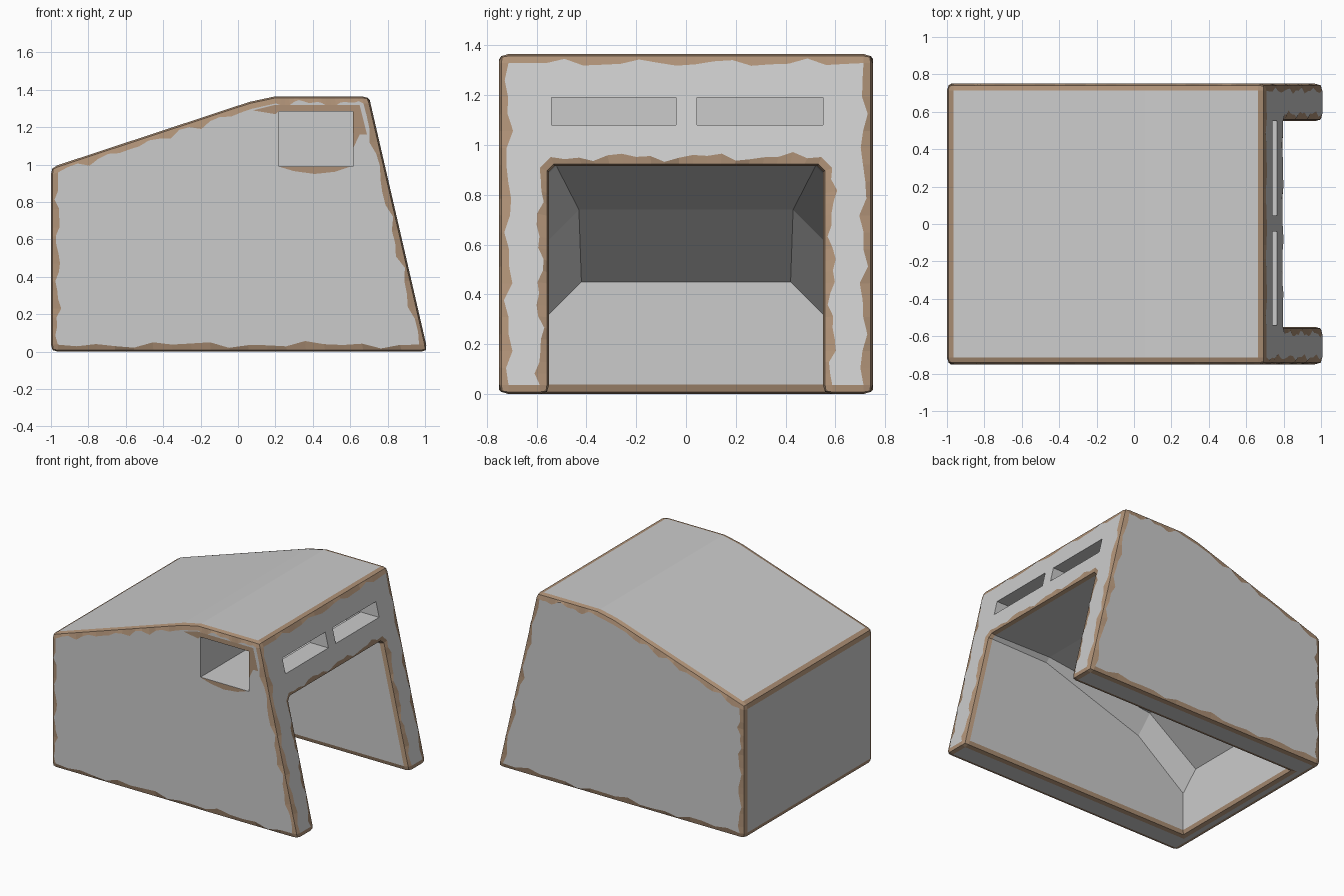
import bpy, bmesh, math
from mathutils import Vector

if "Cube" in bpy.data.objects:
    bpy.data.objects.remove(bpy.data.objects["Cube"])


def material(name, rgb):
    m = bpy.data.materials.new(name)
    m.diffuse_color = (*rgb, 1)
    m.use_nodes = True
    m.node_tree.nodes["Principled BSDF"].inputs["Base Color"].default_value = m.diffuse_color
    return m


GREY = material("concrete", (0.8, 0.8, 0.8))
BROWN = material("worn_edge", (0.42, 0.28, 0.18))


def make_object(name, bm, mats=()):
    me = bpy.data.meshes.new(name)
    bm.to_mesh(me)
    bm.free()
    for m in mats:
        me.materials.append(m)
    ob = bpy.data.objects.new(name, me)
    bpy.context.collection.objects.link(ob)
    return ob


def loft(name, sections):
    bm = bmesh.new()
    rings = [[bm.verts.new(p) for p in s] for s in sections]
    for a, b in zip(rings, rings[1:]):
        for i in range(len(a)):
            j = (i + 1) % len(a)
            bm.faces.new((a[i], a[j], b[j], b[i]))
    bm.faces.new(rings[0])
    bm.faces.new(rings[-1])
    bmesh.ops.recalc_face_normals(bm, faces=bm.faces[:])
    return make_object(name, bm)


def box(name, x0, x1, y0, y1, z0, z1):
    return loft(name, [[(x, y0, z0), (x, y1, z0), (x, y1, z1), (x, y0, z1)] for x in (x0, x1)])


def cut(ob, cutter):
    cutter.hide_render = True
    cutter.hide_viewport = False
    cutter.display_type = 'WIRE'
    m = ob.modifiers.new("cut", 'BOOLEAN')
    m.operation, m.solver, m.object = 'DIFFERENCE', 'EXACT', cutter


def bake(ob):
    # apply the cuts and return the result as a bmesh
    dg = bpy.context.evaluated_depsgraph_get()
    bm = bmesh.new()
    bm.from_mesh(ob.evaluated_get(dg).to_mesh())
    for m in list(ob.modifiers):
        bpy.data.objects.remove(m.object)
    bpy.data.objects.remove(ob)
    return bm


# outer block from the side profile
profile = [(-1, 0), (-1, 0.985), (0.06, 1.335), (0.2, 1.365), (0.7, 1.365), (1.015, 0)]
block = loft("block", [[(x, y, z) for x, z in profile] for y in (-0.75, 0.75)])

# garage cavity: open front and floor, roof drops and chamfers toward the back
cavity = []
for x, top, c in ((1.2, 0.915, 0.015), (0.3, 0.915, 0.03), (-0.5, 0.74, 0.12), (-0.89, 0.45, 0.13)):
    cavity.append([(x, -0.55, -0.2), (x, 0.55, -0.2), (x, 0.55, top - c),
                   (x, 0.55 - c, top), (x, c - 0.55, top), (x, -0.55, top - c)])
cut(block, loft("cavity_cutter", cavity))
bm = bake(block)
bmesh.ops.dissolve_limit(bm, angle_limit=0.01, verts=bm.verts[:], edges=bm.edges[:])


def is_outer(f):
    c, n = f.calc_center_median(), f.normal
    return (abs(c.y) > 0.74 or n.z < -0.99 and c.z < 0.01 or n.z > 0.5
            or c.x < -0.99 or n.x > 0.9 and c.x > 0.5)


# worn brown bevels on all outer edges
bm.normal_update()
edges = [e for e in bm.edges if len(e.link_faces) == 2 and e.calc_face_angle() > 0.6
         and any(is_outer(f) for f in e.link_faces)]
for f in bm.faces:
    f.material_index = 0
bmesh.ops.bevel(bm, geom=edges, offset=0.045, offset_type='OFFSET', segments=2,
                profile=0.6, affect='EDGES', material=1, clamp_overlap=True)

# ragged border between bevel and wall
rails = [e for e in bm.edges if e.calc_length() > 0.3
         and any(f.material_index == 1 for f in e.link_faces)]
bmesh.ops.subdivide_edges(bm, edges=rails, cuts=18, use_grid_fill=True)
bm.normal_update()
moves = {}
for f in bm.faces:
    if f.material_index == 0 and is_outer(f) and f.normal.z > -0.9:
        for lp in f.loops:
            a, b, v = lp.link_loop_prev.vert.co, lp.link_loop_next.vert.co, lp.vert
            if len(v.link_faces) < 3 or sum(g.material_index == 0 for g in v.link_faces) > 1:
                continue
            t1, t2 = (v.co - a).normalized(), (b - v.co).normalized()
            if t1.dot(t2) > 0.99:
                p = v.co
                s = 23 * p.x + 19 * p.y + 27 * p.z
                w = 0.012 * math.sin(s) + 0.009 * math.sin(2.3 * s + 1)
                moves[v] = f.normal.cross(t2) * w
for v, d in moves.items():
    v.co += d

bunker = make_object("bunker_shell", bm, (GREY, BROWN))

# upper gun room with side hatch, and two firing slits in the front
cut(bunker, box("room_cutter", 0.22, 0.615, -0.9, 0.55, 0.99, 1.285))
for i, (y0, y1) in enumerate(((-0.54, -0.04), (0.045, 0.55))):
    cut(bunker, box("slit_cutter_%d" % i, 0.5, 0.95, y0, y1, 1.08, 1.19))
bm = bake(bunker)
bunker = make_object("bunker_shell", bm, (GREY, BROWN))

# wear patches around the side hatch
patches = {
    "hatch_wear_upper": [(0.08, 1.29), (0.2, 1.27), (0.22, 1.287), (0.615, 1.287), (0.617, 1.09),
                         (0.65, 1.16), (0.69, 1.16), (0.65, 1.32), (0.2, 1.32)],
    "hatch_wear_lower": [(0.22, 0.989), (0.3, 0.965), (0.41, 0.95), (0.52, 0.962), (0.6, 0.989)],
}
for name, pts in patches.items():
    bm = bmesh.new()
    f = bm.faces.new([bm.verts.new((x, -0.7515, z)) for x, z in pts])
    f.normal_update()
    if f.normal.y > 0:
        f.normal_flip()
    make_object(name, bm, (BROWN,))
